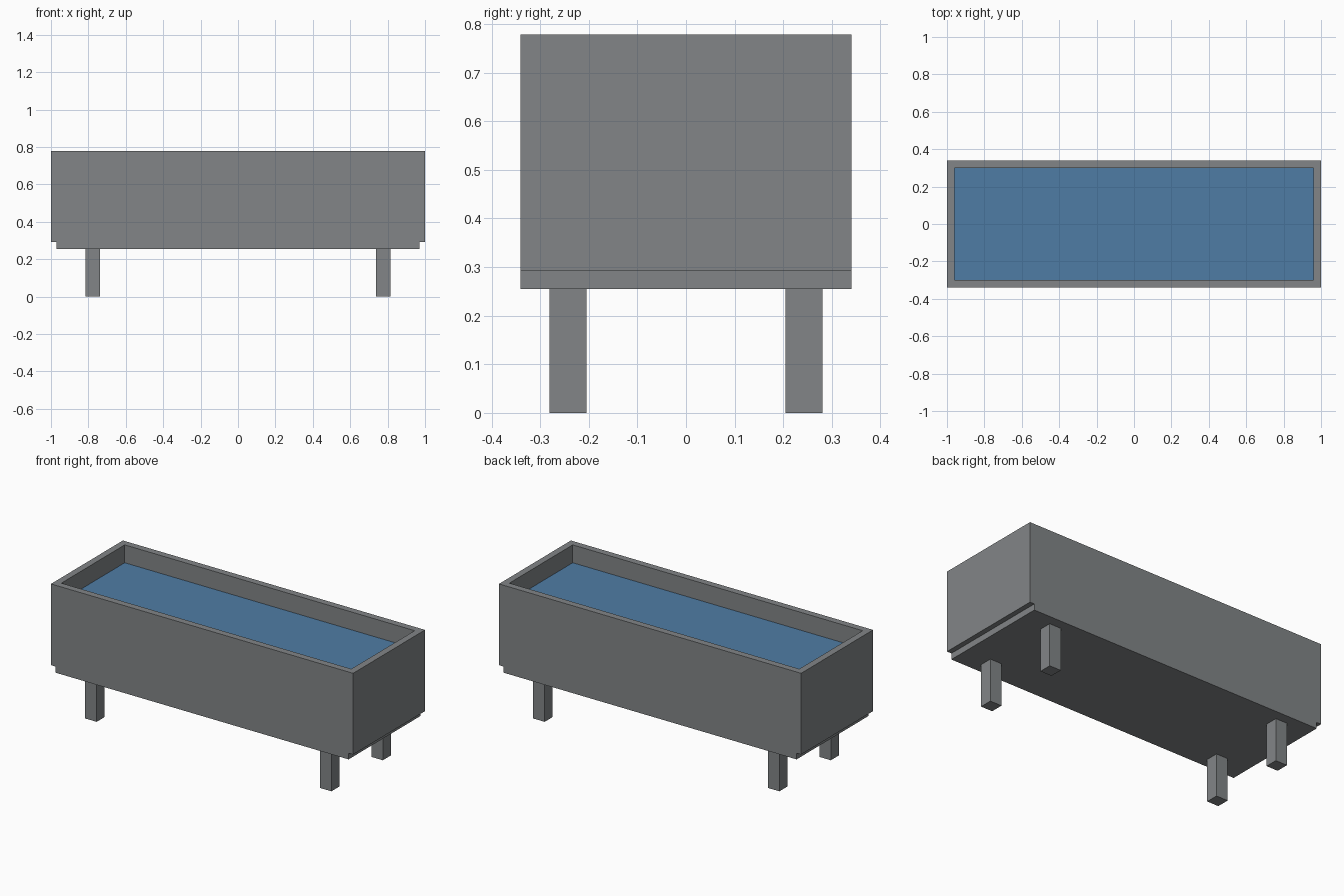
import bpy
import bmesh

if "Cube" in bpy.data.objects:
    bpy.data.objects.remove(bpy.data.objects["Cube"])

HALF_Y = 0.34            # half depth of the trough
TOP, STEP, BASE = 0.778, 0.292, 0.255
WALL, WATER_DROP = 0.057, 0.107


def material(name, colour):
    mat = bpy.data.materials.new(name)
    mat.diffuse_color = (*colour, 1)
    mat.use_nodes = True
    mat.node_tree.nodes["Principled BSDF"].inputs["Base Color"].default_value = mat.diffuse_color
    return mat


def add_object(name, bm, *mats):
    bmesh.ops.recalc_face_normals(bm, faces=bm.faces)
    mesh = bpy.data.meshes.new(name)
    bm.to_mesh(mesh)
    bm.free()
    for mat in mats:
        mesh.materials.append(mat)
    obj = bpy.data.objects.new(name, mesh)
    bpy.context.collection.objects.link(obj)
    return obj


grey = material("grey", (0.223, 0.235, 0.242))
blue = material("water_blue", (0.078, 0.203, 0.376))

# Trough: stepped front profile extruded along y
profile = [(-0.97, BASE), (0.97, BASE), (0.97, STEP), (1, STEP),
           (1, TOP), (-1, TOP), (-1, STEP), (-0.97, STEP)]
bm = bmesh.new()
front = bm.faces.new([bm.verts.new((x, -HALF_Y, z)) for x, z in profile])
extruded = bmesh.ops.extrude_face_region(bm, geom=[front], use_keep_orig=True)
back_verts = [g for g in extruded["geom"] if isinstance(g, bmesh.types.BMVert)]
bmesh.ops.translate(bm, verts=back_verts, vec=(0, 2 * HALF_Y, 0))
bmesh.ops.recalc_face_normals(bm, faces=bm.faces)

# Recess: rim inset, inner walls dropped to the water surface
water = max(bm.faces, key=lambda f: f.calc_center_median().z)
bmesh.ops.inset_region(bm, faces=[water], thickness=WALL)
bmesh.ops.inset_region(bm, faces=[water], thickness=0)
for v in water.verts:
    v.co.z = TOP - WATER_DROP
water.material_index = 1
add_object("trough", bm, grey, blue)

# Four square legs
for side, sx in (("left", -1), ("right", 1)):
    for end, sy in (("front", -1), ("back", 1)):
        bm = bmesh.new()
        bmesh.ops.create_cube(bm, size=1)
        bmesh.ops.scale(bm, verts=bm.verts, vec=(0.076, 0.076, BASE))
        bmesh.ops.translate(bm, verts=bm.verts,
                            vec=(sx * 0.777, sy * 0.243, BASE / 2))
        add_object(f"{end}_{side}_leg", bm, grey)
